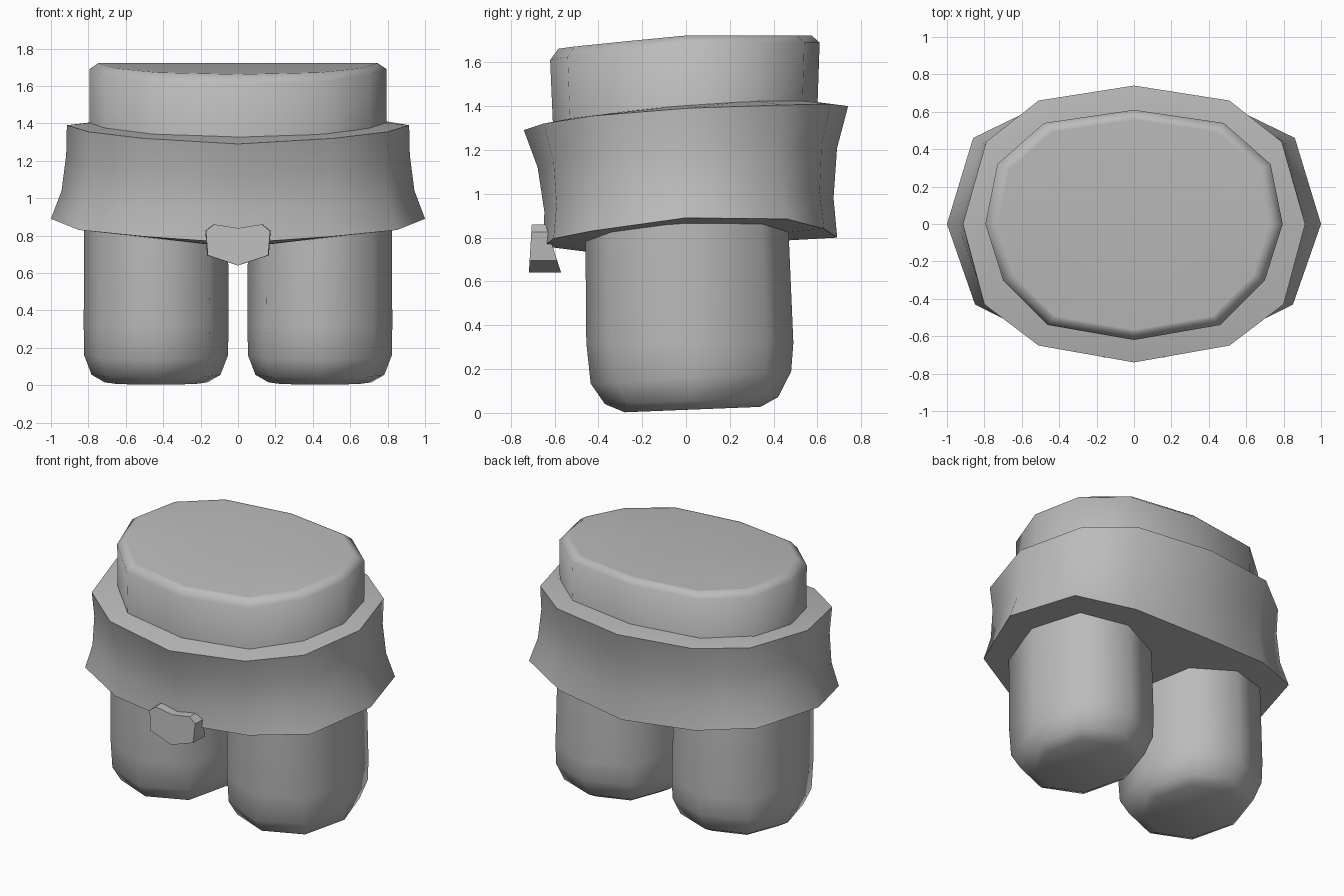
import bpy, math

if "Cube" in bpy.data.objects:
    bpy.data.objects.remove(bpy.data.objects["Cube"])

grey = bpy.data.materials.new("plain grey")
grey.use_nodes = True
grey.diffuse_color = (0.5, 0.5, 0.5, 1)
grey.node_tree.nodes["Principled BSDF"].inputs["Base Color"].default_value = (0.5, 0.5, 0.5, 1)


def mirrored(half):
    """Close a ring from its +x half, listed front to back."""
    return half + [(-x, y, z) for x, y, z in half[-2:0:-1]]


def loft(name, rings, angle, bottom_centre=None, top_centre=None):
    """Skin a stack of rings, lowest first, and cap both ends."""
    n = len(rings[0])
    verts = [v for ring in rings for v in ring]
    faces = []
    for r in range(len(rings) - 1):
        for i in range(n):
            j = (i + 1) % n
            faces.append((r * n + i, r * n + j, (r + 1) * n + j, (r + 1) * n + i))
    top = (len(rings) - 1) * n
    if top_centre:
        verts.append(top_centre)
        faces += [(len(verts) - 1, top + i, top + (i + 1) % n) for i in range(n)]
    else:
        faces.append(tuple(range(top, top + n)))
    if bottom_centre:
        verts.append(bottom_centre)
        faces += [(len(verts) - 1, (i + 1) % n, i) for i in range(n)]
    else:
        faces.append(tuple(reversed(range(n))))
    mesh = bpy.data.meshes.new(name)
    mesh.from_pydata(verts, [], faces)
    mesh.materials.append(grey)
    obj = bpy.data.objects.new(name, mesh)
    bpy.context.collection.objects.link(obj)
    bpy.ops.object.select_all(action="DESELECT")
    obj.select_set(True)
    bpy.context.view_layer.objects.active = obj
    if angle:
        bpy.ops.object.shade_smooth_by_angle(angle=math.radians(angle))


# Waist outline, shared by the waist block and the inner edge of the band
waist = [(0, -.62, 1.61), (.46, -.54, 1.625), (.70, -.30, 1.66), (.795, 0, 1.69),
         (.73, .32, 1.69), (.48, .54, 1.69), (0, .61, 1.69)]

# Flared hip band: waisted between a tilted top rim and a drooping hem
rim = [(0, -.74, 1.29), (.51, -.65, 1.32), (.80, -.43, 1.355), (.915, 0, 1.39),
       (.79, .44, 1.405), (.51, .66, 1.41), (0, .74, 1.40)]
hem = [(0, -.65, .76), (.50, -.605, .795), (.85, -.43, .83), (1, 0, .89),
       (.86, .46, .885), (.51, .63, .84), (0, .69, .80)]
seam_z = [1.33, 1.345, 1.375, 1.405, 1.425, 1.425, 1.42]


def band_ring(t, pinch_x, pinch_y):
    ring = []
    for a, b in zip(hem, rim):
        x, y, z = (p + (q - p) * t for p, q in zip(a, b))
        ring.append((x * pinch_x, y * pinch_y, z))
    return mirrored(ring)


seam = mirrored([(x * .97, y * .96, z) for (x, y, _), z in zip(waist, seam_z)])
loft("hip_band", [mirrored(hem), band_ring(.3, .968, .955), band_ring(.68, .975, .952),
                  mirrored(rim), seam], 55, (0, -.45, .735), (0, 0, 1.39))

# Waist block with a softened edge and a top that slopes down to the front
lid_z = [1.662, 1.672, 1.695, 1.722, 1.722, 1.722, 1.722]
foot = mirrored([(x, y * .975, 1.25) for x, y, _ in waist])
lid = mirrored([(x * .94, y * .94, z) for (x, y, _), z in zip(waist, lid_z)])
lid_inner = [(x * .97, y * .97, z + (1.722 - z) * .03) for x, y, z in lid]
loft("waist", [foot, mirrored(waist), lid, lid_inner], 60, None, (0, 0, 1.722))


# Legs: eight-sided and slightly boxy, rounded towards the flat sole
def leg_ring(side, rx, front, back, z, slope):
    cy, ry = (front + back) / 2, (back - front) / 2
    ring = []
    for k in range(8):
        a = k * math.pi / 4
        bulge = 1.05 if k % 2 else 1
        y = cy + ry * bulge * math.sin(a)
        ring.append((side * .438 + rx * bulge * math.cos(a), y, z + slope * y))
    return ring


for side, label in ((1, "left_leg"), (-1, "right_leg")):
    loft(label, [leg_ring(side, .275, -.28, .34, .014, .04),
                 leg_ring(side, .345, -.37, .42, .055, .04),
                 leg_ring(side, .385, -.435, .48, .16, .06),
                 leg_ring(side, .387, -.455, .49, .32, 0),
                 leg_ring(side, .385, -.46, .465, .90, 0)], 60)

# Small buckle plate at the front of the hem
outline = [(0, .64), (.165, .695), (.175, .825), (.13, .86), (0, .84)]
outline += [(-x, z) for x, z in outline[:0:-1]]
back_face = [(x, -.57 - .32 * (z - .64), z) for x, z in outline]
front_face = [(x * .98, -.717 + .06 * (z - .64), z) for x, z in outline]
loft("buckle", [back_face, front_face], 0)
